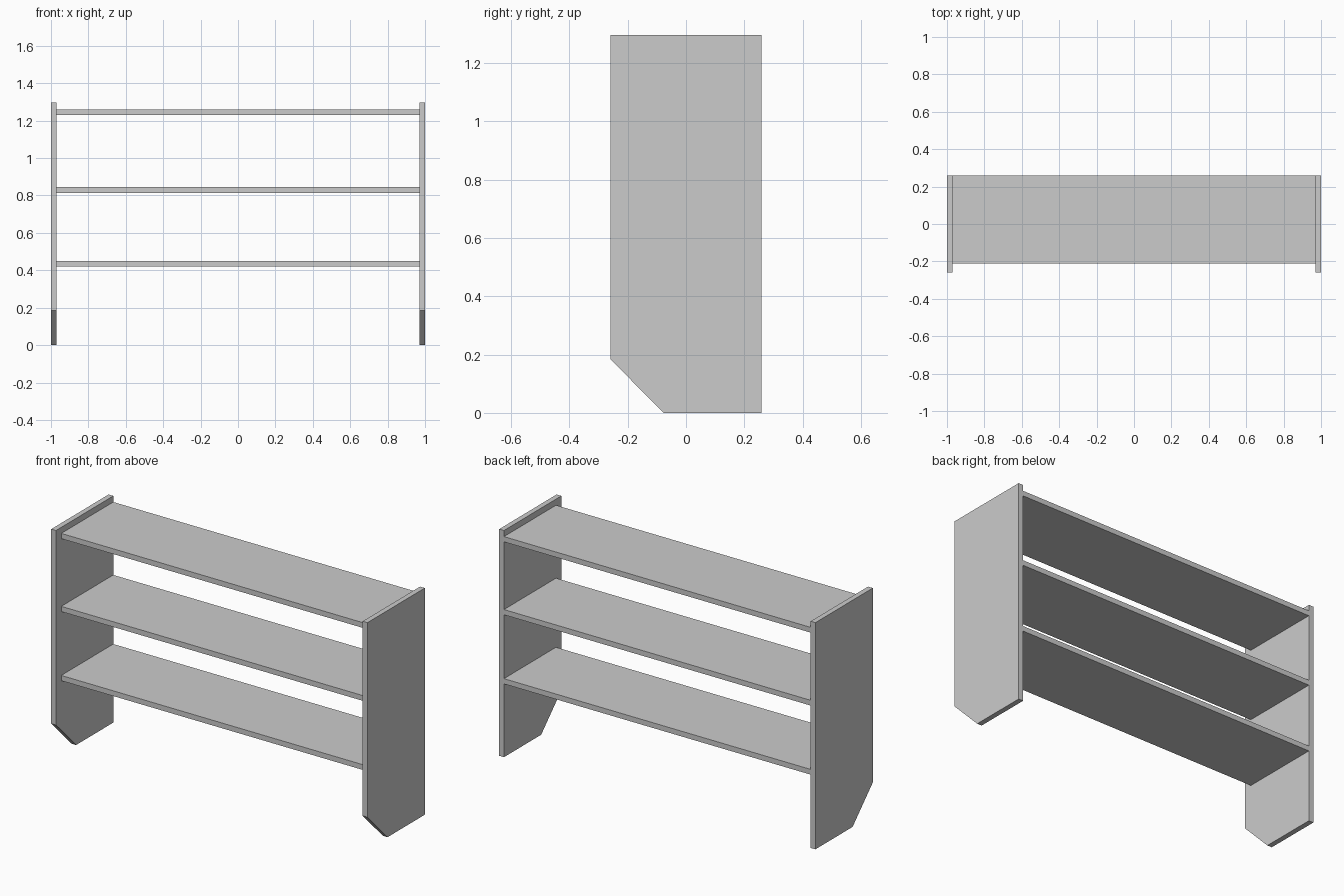
import bpy, bmesh

if "Cube" in bpy.data.objects:
    bpy.data.objects.remove(bpy.data.objects["Cube"])

THICK = 0.03     # board thickness
HALF_D = 0.259   # half depth of the side panels
HEIGHT = 1.296


def extrude_profile(name, profile, x0, x1):
    """Extrude a (y, z) outline along x from x0 to x1."""
    bm = bmesh.new()
    face = bm.faces.new([bm.verts.new((x0, y, z)) for y, z in profile])
    ext = bmesh.ops.extrude_face_region(bm, geom=[face])
    verts = [v for v in ext["geom"] if isinstance(v, bmesh.types.BMVert)]
    bmesh.ops.translate(bm, verts=verts, vec=(x1 - x0, 0, 0))
    bmesh.ops.recalc_face_normals(bm, faces=bm.faces[:])
    mesh = bpy.data.meshes.new(name)
    bm.to_mesh(mesh)
    bm.free()
    obj = bpy.data.objects.new(name, mesh)
    bpy.context.collection.objects.link(obj)
    return obj


# Side panels with a cut front toe corner
side = [(-HALF_D, 0.184), (-0.077, 0), (HALF_D, 0), (HALF_D, HEIGHT), (-HALF_D, HEIGHT)]
extrude_profile("left_side_panel", side, -1, -1 + THICK)
extrude_profile("right_side_panel", side, 1 - THICK, 1)

# Shelves, flush at the back and set in from the front
for name, z in (("bottom_shelf", 0.434), ("middle_shelf", 0.829), ("top_shelf", 1.246)):
    lo, hi = z - THICK / 2, z + THICK / 2
    extrude_profile(name, [(-0.211, lo), (HALF_D, lo), (HALF_D, hi), (-0.211, hi)],
                    -1 + THICK, 1 - THICK)
